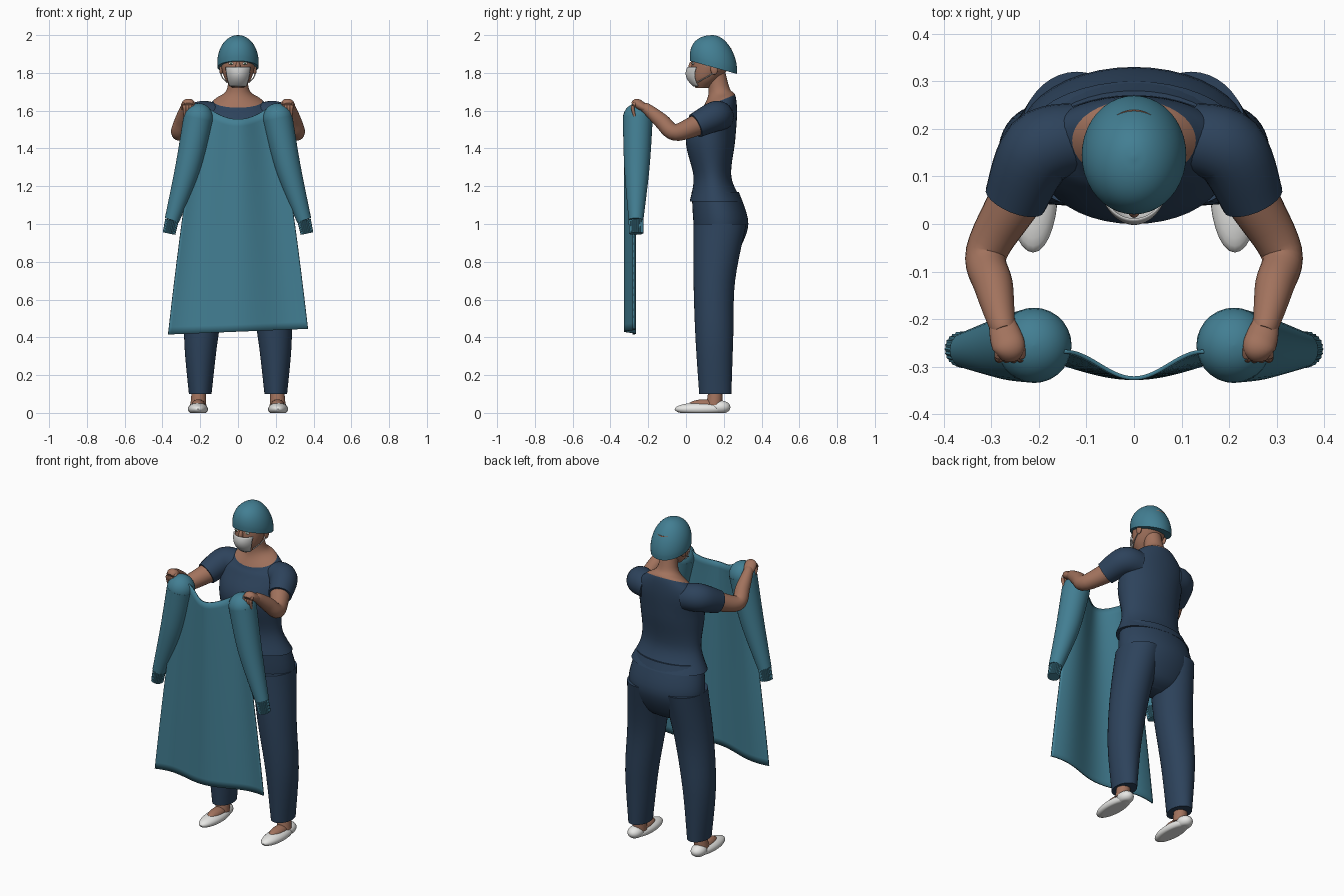
import bpy
import bmesh
from math import sin, cos, pi, radians
from mathutils import Vector

cube = bpy.data.objects.get("Cube")
if cube:
    bpy.data.objects.remove(cube, do_unlink=True)


def material(name, red, green, blue):
    mat = bpy.data.materials.new(name)
    mat.use_nodes = True
    color = (red, green, blue, 1)
    mat.diffuse_color = color
    bsdf = next(node for node in mat.node_tree.nodes if node.type == "BSDF_PRINCIPLED")
    bsdf.inputs["Base Color"].default_value = color
    return mat


TEAL = material("gown_teal", red=.055, green=.21, blue=.29)
NAVY = material("scrub_navy", red=.026, green=.055, blue=.105)
SKIN = material("skin_brown", red=.36, green=.17, blue=.11)
WHITE = material("shoe_white", red=.8, green=.8, blue=.78)
MASK = material("mask_grey", red=.58, green=.58, blue=.57)
DARK = material("brow_dark", red=.03, green=.02, blue=.01)
IRIS = material("eye_green", red=.08, green=.16, blue=.1)
STEPS = 6


def smooth_path(keys):
    """Catmull-Rom interpolation of equal-length tuples."""
    out = []
    last = len(keys) - 1
    for i in range(last):
        before, start, end, after = (keys[max(0, min(last, i + k))] for k in (-1, 0, 1, 2))
        for step in range(STEPS):
            t = step / STEPS
            out.append([b + t / 2 * (c - a + t * (2*a - 5*b + 4*c - d + t * (3*(b - c) + d - a)))
                        for a, b, c, d in zip(before, start, end, after)])
    return out + [list(keys[last])]


def around(count):
    return [2 * pi * j / count for j in range(count)]


def surface(name, rows, mats, closed=True, split=None, thickness=0):
    """Skin rows of points; closed rows become capped rings, split starts the second colour."""
    bm = bmesh.new()
    verts = [[bm.verts.new(point) for point in row] for row in rows]
    count = len(rows[0])
    for i, (low, high) in enumerate(zip(verts, verts[1:])):
        for j in range(count if closed else count - 1):
            k = (j + 1) % count
            face = bm.faces.new((low[j], low[k], high[k], high[j]))
            face.material_index = int(split is not None and i >= split)
    if closed:
        bm.faces.new(verts[0])
        bm.faces.new(verts[-1]).material_index = len(mats) - 1
    bmesh.ops.recalc_face_normals(bm, faces=bm.faces)
    mesh = bpy.data.meshes.new(name)
    bm.to_mesh(mesh)
    bm.free()
    for mat in mats:
        mesh.materials.append(mat)
    for poly in mesh.polygons:
        poly.use_smooth = True
    mesh.set_sharp_from_angle(angle=radians(40))
    ob = bpy.data.objects.new(name, mesh)
    bpy.context.scene.collection.objects.link(ob)
    if thickness:
        solid = ob.modifiers.new("thickness", "SOLIDIFY")
        solid.thickness = thickness
        solid.offset = 0


def ring(z, half, front, back, x=0, tilt=0):
    return z, half, front, back, x, tilt


def stack(name, rings, *mats, side=1, split=None):
    """Loft of level ellipses, each given by half width, front and back."""
    rows = []
    for z, half, front, back, x, tilt in smooth_path(rings):
        middle, depth = (front + back) / 2, (back - front) / 2
        rows.append([(side * x + half * cos(a), middle + depth * sin(a), z + tilt * depth * sin(a))
                     for a in around(40)])
    surface(name, rows, mats, split=split)


def tube(name, points, radii, mat, side=1, flat=1, sides=24, rib=0):
    """Round loft along a path with one radius per point."""
    keys = smooth_path([(side * p[0], p[1], p[2], r) for p, r in zip(points, radii)])
    centres = [Vector(key[:3]) for key in keys]
    rows = []
    for i, (centre, key) in enumerate(zip(centres, keys)):
        along = (centres[min(i + 1, len(keys) - 1)] - centres[max(i - 1, 0)]).normalized()
        up = Vector((0, 1, 0)) if abs(along.z) > .8 else Vector((0, 0, 1))
        across = along.cross(up).normalized()
        up = across.cross(along)
        rows.append([centre + key[3] * (1 - rib * (j % 2)) * (across * cos(a) + flat * up * sin(a))
                     for j, a in enumerate(around(sides))])
    surface(name, rows, [mat])


def blob(name, centre, size, mat, side=1, floor=-1):
    x, y, z = centre
    wide, deep, tall = size
    tips = [pi * (i + .1) / 14.2 for i in range(15)]
    rows = [[(side * x + wide * sin(t) * cos(a), y + deep * sin(t) * sin(a), max(floor, z + tall * cos(t)))
             for a in around(28)] for t in tips]
    surface(name, rows, [mat])


# Shirt body, turning into the bare neck above a tilted neckline
stack("shirt_and_neck", [
    ring(z=1.12, half=.24, front=.02, back=.3),
    ring(z=1.25, half=.19, front=.04, back=.24),
    ring(z=1.44, half=.2, front=0, back=.26),
    ring(z=1.58, half=.2, front=.06, back=.27, tilt=.1),
    ring(z=1.65, half=.13, front=.09, back=.26, tilt=.4),
    ring(z=1.71, half=.06, front=.12, back=.23, tilt=.2),
    ring(z=1.84, half=.05, front=.1, back=.2)], NAVY, SKIN, split=4 * STEPS)

# Trouser seat
stack("trouser_seat", [
    ring(z=1.17, half=.21, front=.03, back=.28),
    ring(z=1, half=.24, front=.04, back=.33),
    ring(z=.85, half=.2, front=.06, back=.27),
    ring(z=.8, half=.1, front=.1, back=.2)], NAVY)

# Head, nose bridge and dome-shaped cap
stack("head", [
    ring(z=1.72, half=.03, front=.05, back=.12),
    ring(z=1.77, half=.07, front=.03, back=.18),
    ring(z=1.85, half=.09, front=.03, back=.24),
    ring(z=1.93, half=.08, front=.04, back=.24)], SKIN)
blob("nose_bridge", (0, .03, 1.83), (.013, .017, .03), SKIN)
dome = [(cos(a), sin(a)) for a in (radians(12 * i - 8) for i in range(9))]
stack("cap", [ring(z=1.85 + .15 * rise, half=.11 * out, front=.14 - .12 * out,
                   back=.14 + .13 * out, tilt=-.28 * out) for out, rise in dome], TEAL)

# Face mask wrapped around the lower face
mask_rows = []
for i in range(13):
    drop = i / 12
    wide = .074 - .02 * drop ** 2
    deep = .09 + .06 * drop - .09 * drop ** 2
    arc = [(1.05 - .1 * drop) * (j / 10 - 1) for j in range(21)]
    mask_rows.append([(wide * sin(a), .1 - deep * cos(a), 1.83 - .1 * drop) for a in arc])
surface("face_mask", mask_rows, [MASK], closed=False, thickness=.004)

# Gown sheet hanging in soft folds below a scooped neck
sheet_rows = []
for i in range(31):
    drop = i / 30
    row = []
    for j in range(49):
        u = j / 24 - 1
        top = 1.555 + .05 * min(1, abs(u) / .75) ** 2
        bottom = .43 + .015 * u
        half = .19 + .18 * drop ** .75
        row.append((half * u, -.296 - .028 * cos(1.3 * pi * u), top + (bottom - top) * drop))
    sheet_rows.append(row)
surface("gown_sheet", sheet_rows, [TEAL], closed=False, thickness=.008)

# Joints shared by the parts of the left arm and the gown sleeve
chest, shoulder, sleeve_end = Vector((.12, .18, 1.565)), Vector((.2, .155, 1.57)), Vector((.25, .05, 1.52))
elbow, wrist, knuckles = Vector((.31, -.06, 1.485)), Vector((.28, -.2, 1.605)), Vector((.262, -.262, 1.64))
gown_top, gown_bend, gown_wrist = Vector((.21, -.255, 1.56)), Vector((.265, -.26, 1.3)), Vector((.35, -.265, 1.02))
gown_hem = Vector((.365, -.263, .95))

for label, side in (("left", 1), ("right", -1)):
    # Trouser leg
    stack(label + "_trouser_leg", [
        ring(z=1, x=.12, half=.12, front=.04, back=.32),
        ring(z=.7, x=.16, half=.11, front=.04, back=.26),
        ring(z=.4, x=.195, half=.09, front=.05, back=.25),
        ring(z=.1, x=.2, half=.06, front=.07, back=.24)], NAVY, side=side)

    # Foot in a slip-on shoe
    tube(label + "_ankle", [(.205, .16, .16), (.21, .15, .04)], (.036, .042), SKIN, side)
    blob(label + "_instep", (.21, .1, .04), (.036, .09, .032), SKIN, side)
    blob(label + "_shoe", (.212, .08, .02), (.053, .14, .035), WHITE, side, floor=0)
    blob(label + "_shoe_heel", (.215, .18, .03), (.043, .055, .036), WHITE, side, floor=0)

    # Short sleeve and bare arm
    tube(label + "_shirt_sleeve", [chest, shoulder, sleeve_end], (.075, .08, .066), NAVY, side)
    tube(label + "_arm", [shoulder.lerp(sleeve_end, .6), sleeve_end, elbow, elbow.lerp(wrist, .5), wrist,
                          wrist.lerp(knuckles, .4)], (.06, .056, .044, .041, .03, .025), SKIN, side)

    # Gripping hand with fingers and thumb
    tube(label + "_hand", [wrist, wrist.lerp(knuckles, .6), knuckles, knuckles + Vector((0, -.02, -.01))],
         (.026, .034, .033, .02), SKIN, side, flat=.7)
    for i in range(4):
        base = knuckles + Vector((.015 * i - .024, 0, 0))
        tube(f"{label}_finger_{i + 1}", [base, base + Vector((0, -.02, -.02)), base + Vector((0, -.01, -.07))],
             (.01, .01, .006), SKIN, side)
    thumb = wrist.lerp(knuckles, .4) - Vector((.02, 0, 0))
    tube(label + "_thumb", [thumb, thumb + Vector((-.01, -.01, -.03)), thumb + Vector((-.01, -.03, -.06))],
         (.012, .011, .007), SKIN, side)

    # Gown sleeve with rounded top and ribbed cuff
    blob(label + "_gown_shoulder", gown_top, (.079, .079, .08), TEAL, side)
    tube(label + "_gown_sleeve", [gown_top, gown_bend, gown_wrist], (.079, .067, .039), TEAL, side, sides=36)
    tube(label + "_gown_cuff", [gown_wrist, gown_hem], (.036, .034), TEAL, side, flat=1.1, sides=48, rib=.07)

    # Ear, mask straps, eye and brow
    ear = Vector((.089, .15, 1.82))
    blob(label + "_ear", ear, (.01, .02, .03), SKIN, side)
    for name, height, rise in (("upper", 1.82, .03), ("lower", 1.75, -.02)):
        hook = ear + Vector((.004, 0, rise))
        corner = Vector((.06, .06, height))
        middle = corner.lerp(hook, .5) + Vector((.006, 0, 0))
        tube(f"{label}_{name}_strap", [corner, middle, hook], (.003, .003, .003), MASK, side, sides=8)
    eye = Vector((.036, .038, 1.85))
    blob(label + "_eye", eye, (.014, .006, .007), WHITE, side)
    blob(label + "_iris", eye - Vector((0, .004, 0)), (.006, .004, .006), IRIS, side)
    tube(label + "_brow", [eye + Vector((-.018, -.008, .016)), eye + Vector((0, -.004, .02)),
                           eye + Vector((.02, .012, .014))], (.003, .004, .002), DARK, side, sides=8)
